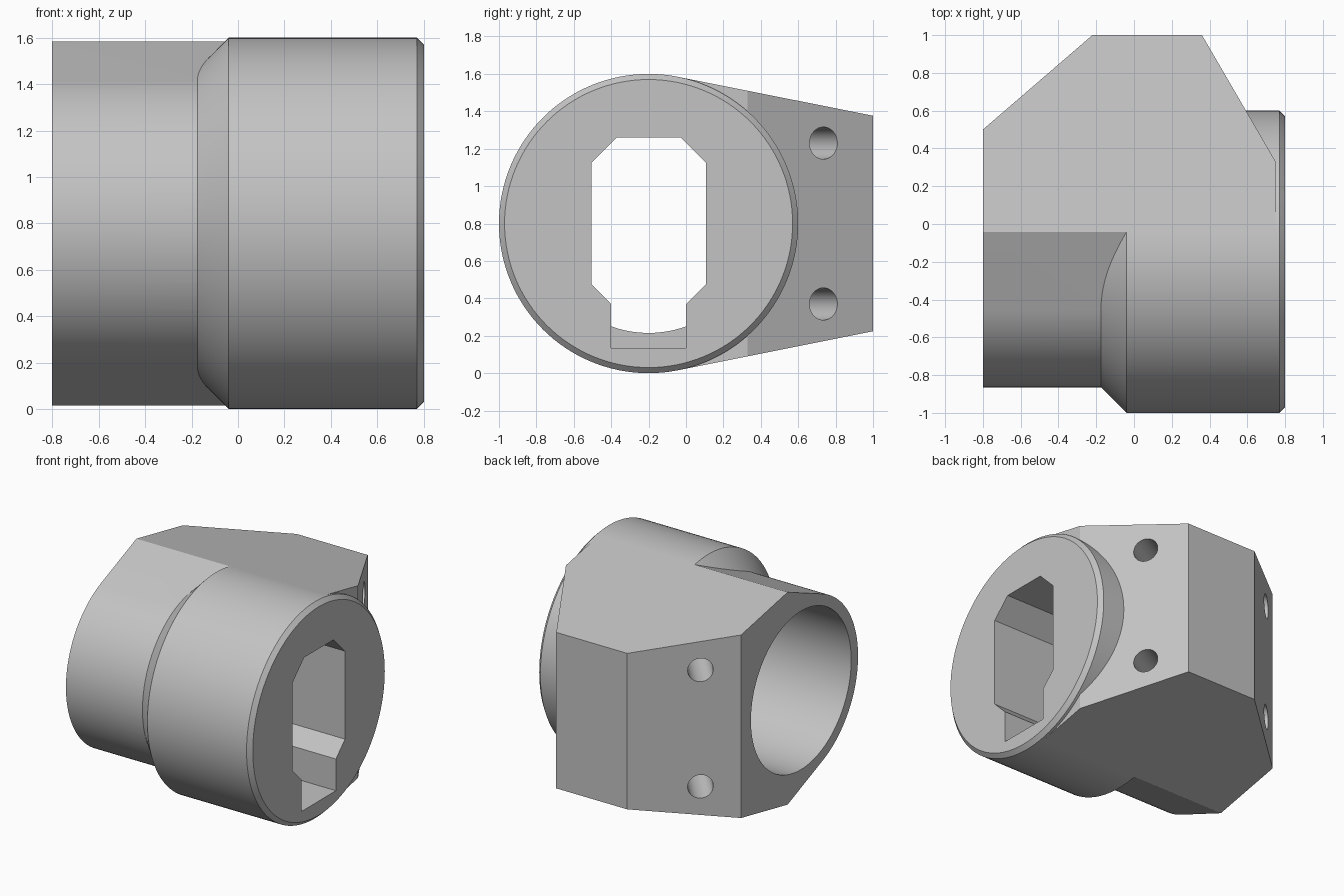
import bpy, bmesh
from math import sin, cos, pi, radians, acos
from mathutils import Vector, Matrix

if "Cube" in bpy.data.objects:
    bpy.data.objects.remove(bpy.data.objects["Cube"])

CY, CZ = -0.2, 0.8          # bore axis, running along x
R_BIG, R_SMALL, R_BORE = 0.8, 0.665, 0.585
TILT = radians(11.3)        # slope of the wedge faces

grey = bpy.data.materials.new("plain grey")
grey.use_nodes = True
grey.diffuse_color = (0.55, 0.55, 0.55, 1)
grey.node_tree.nodes["Principled BSDF"].inputs["Base Color"].default_value = grey.diffuse_color


def finish(name, bm):
    bmesh.ops.recalc_face_normals(bm, faces=bm.faces[:])
    mesh = bpy.data.meshes.new(name)
    bm.to_mesh(mesh)
    bm.free()
    mesh.materials.append(grey)
    obj = bpy.data.objects.new(name, mesh)
    bpy.context.collection.objects.link(obj)
    return obj


def loft(name, rings):
    """Solid through rings of matching points, capped at both ends."""
    bm = bmesh.new()
    loops = [[bm.verts.new(p) for p in ring] for ring in rings]
    for a, b in zip(loops, loops[1:]):
        for i in range(len(a)):
            j = (i + 1) % len(a)
            bm.faces.new((a[i], a[j], b[j], b[i]))
    bm.faces.new(loops[0])
    bm.faces.new(loops[-1])
    return finish(name, bm)


def along_x(name, section, x0, x1):
    return loft(name, [[(x, y, z) for y, z in section] for x in (x0, x1)])


def circle(r, n=128):
    return [(CY + r * sin(2 * pi * i / n), CZ + r * cos(2 * pi * i / n)) for i in range(n)]


def boolean(target, tool, operation):
    mod = target.modifiers.new(operation.lower(), "BOOLEAN")
    mod.object, mod.operation, mod.solver = tool, operation, "EXACT"
    bpy.context.view_layer.objects.active = target
    bpy.ops.object.modifier_apply(modifier=mod.name)
    bpy.data.objects.remove(tool)


# Rear wedge and narrow sleeve: side section trimmed by the plan outline
spread = acos(R_SMALL / R_BIG)
start = TILT - spread
top_y, top_z = CY + R_BIG * sin(TILT), R_BIG * cos(TILT)
back_z = top_z - (1 - top_y) * sin(TILT) / cos(TILT)
arc_from, arc_to = pi - start, 2 * pi + start
steps = 72
section = [(top_y, CZ + top_z), (1, CZ + back_z), (1, CZ - back_z), (top_y, CZ - top_z)]
for i in range(steps + 1):
    a = arc_from + (arc_to - arc_from) * i / steps
    section.append((CY + R_SMALL * sin(a), CZ + R_SMALL * cos(a)))
body = along_x("mounting_collar", section, -1, 1)

plan = [(-0.8, -1.2), (0.75, -1.2), (0.75, 0.33), (0.36, 1), (-0.22, 1), (-0.8, 0.5)]
trim = loft("plan_trim", [[(x, y, z) for x, y in plan] for z in (-0.5, 2.1)])
boolean(body, trim, "INTERSECT")

# Wide drum with chamfered ends
profile = [(-0.2, 0.64), (-0.04, R_BIG), (0.77, R_BIG), (0.8, 0.77)]
drum = loft("drum", [[(x, y, z) for y, z in circle(r)] for x, r in profile])
boolean(body, drum, "UNION")

# Round bore from the sleeve end
boolean(body, along_x("bore", circle(R_BORE), -1, 0.15), "DIFFERENCE")

# Eight-sided opening in the drum face, with a keyway below it
W, H, C = 0.306, 0.46, 0.135
opening = [(W, H - C), (W - C, H), (C - W, H), (-W, H - C),
           (-W, C - H), (C - W, -H), (W - C, -H), (W, C - H)]
boolean(body, along_x("opening", [(CY + y, CZ + z) for y, z in opening], 0.0, 1), "DIFFERENCE")
keyway = [(CY - 0.2, 0.135), (CY + 0.2, 0.135), (CY + 0.2, 0.7), (CY - 0.2, 0.7)]
boolean(body, along_x("keyway", keyway, 0.1, 1), "DIFFERENCE")

# Screw holes square to the two slanted rear faces
for x, y, normal in ((0.514, 0.735, (0.67, 0.39, 0)), (-0.593, 0.678, (-0.5, 0.58, 0))):
    for z in (CZ - 0.43, CZ + 0.43):
        bm = bmesh.new()
        turn = Vector(normal).to_track_quat("Z", "Y").to_matrix().to_4x4()
        bmesh.ops.create_cone(bm, cap_ends=True, segments=48, radius1=0.086, radius2=0.086,
                              depth=0.9, matrix=Matrix.Translation((x, y, z)) @ turn)
        boolean(body, finish("screw_hole", bm), "DIFFERENCE")

# Smooth round walls, crisp edges
bpy.ops.object.select_all(action="DESELECT")
body.select_set(True)
bpy.context.view_layer.objects.active = body
bpy.ops.object.shade_smooth_by_angle(angle=radians(20))
